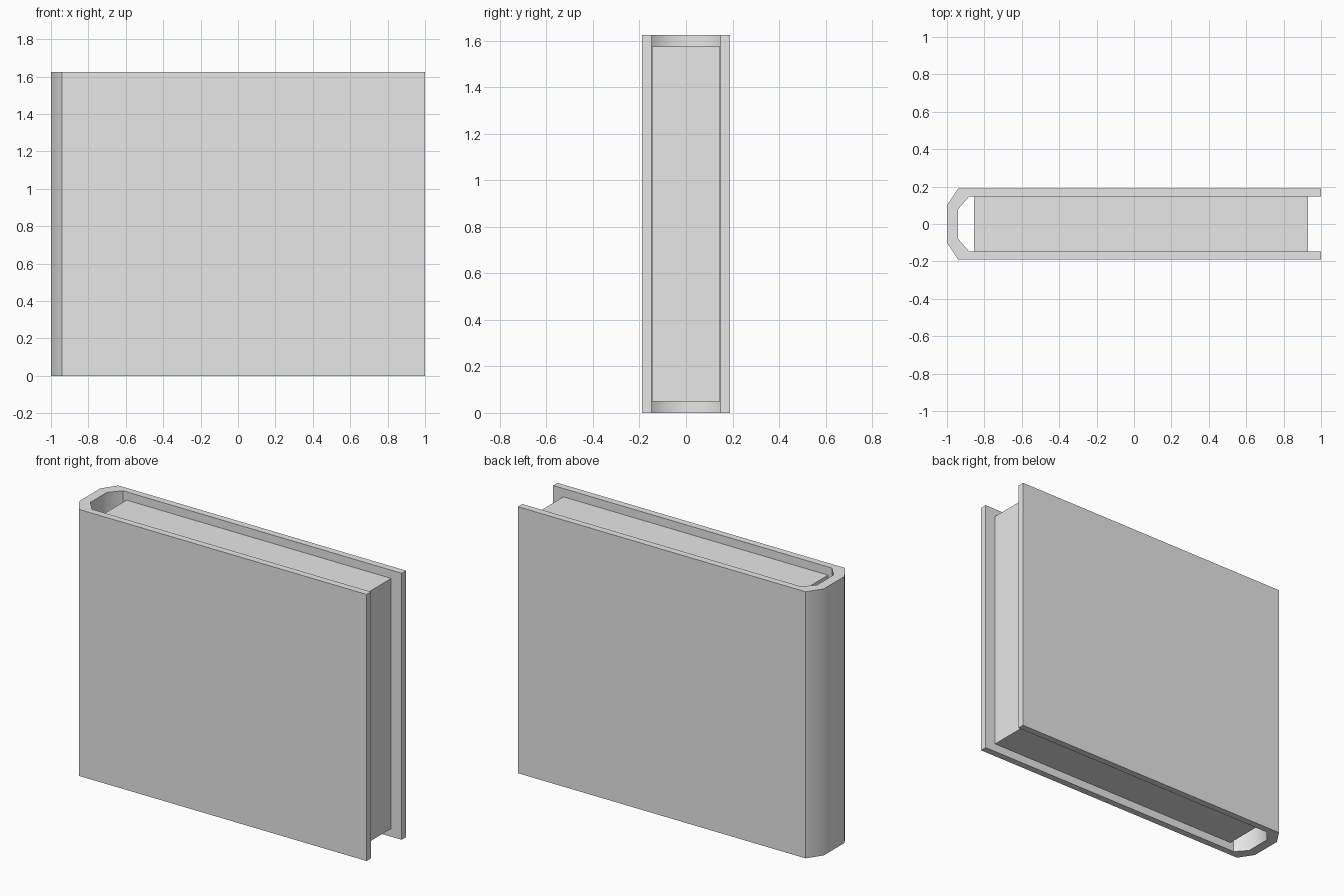
import bpy
import bmesh
import math

default = bpy.data.objects.get("Cube")
if default:
    bpy.data.objects.remove(default, do_unlink=True)

HEIGHT = 1.625


def make_material(name, rgb):
    mat = bpy.data.materials.new(name)
    mat.use_nodes = True
    mat.diffuse_color = (*rgb, 1)
    mat.node_tree.nodes["Principled BSDF"].inputs["Base Color"].default_value = (*rgb, 1)
    return mat


def extrude_outline(name, outline, bottom, top, mat):
    """Raise a flat outline into a solid between two heights."""
    bm = bmesh.new()
    base = bm.faces.new([bm.verts.new((x, y, bottom)) for x, y in outline])
    raised = bmesh.ops.extrude_face_region(bm, geom=[base], use_keep_orig=True)
    verts = [v for v in raised["geom"] if isinstance(v, bmesh.types.BMVert)]
    bmesh.ops.translate(bm, verts=verts, vec=(0, 0, top - bottom))
    bmesh.ops.recalc_face_normals(bm, faces=bm.faces)
    mesh = bpy.data.meshes.new(name)
    bm.to_mesh(mesh)
    bm.free()
    mesh.materials.append(mat)
    obj = bpy.data.objects.new(name, mesh)
    bpy.context.collection.objects.link(obj)
    return obj


grey = make_material("light_grey", (0.8, 0.8, 0.8))

# Cover: two boards joined by a chamfered spine, one half profile mirrored in y
outer = [(1, 0.19), (-0.94, 0.19), (-1, 0.1)]
inner = [(-0.94, 0.08), (-0.88, 0.148), (1, 0.148)]


def mirrored(points):
    return [(x, -y) for x, y in reversed(points)]


profile = outer + mirrored(outer) + mirrored(inner) + inner
cover = extrude_outline("cover", profile, 0, HEIGHT, grey)

# Softly rounded spine, crisp board edges
bpy.ops.object.select_all(action="DESELECT")
cover.select_set(True)
bpy.context.view_layer.objects.active = cover
bpy.ops.object.shade_smooth_by_angle(angle=math.radians(45))

# Page block, set in from the cover on its three open sides
pages = [(-0.855, -0.147), (0.93, -0.147), (0.93, 0.147), (-0.855, 0.147)]
extrude_outline("page_block", pages, 0.05, HEIGHT - 0.05, grey)
